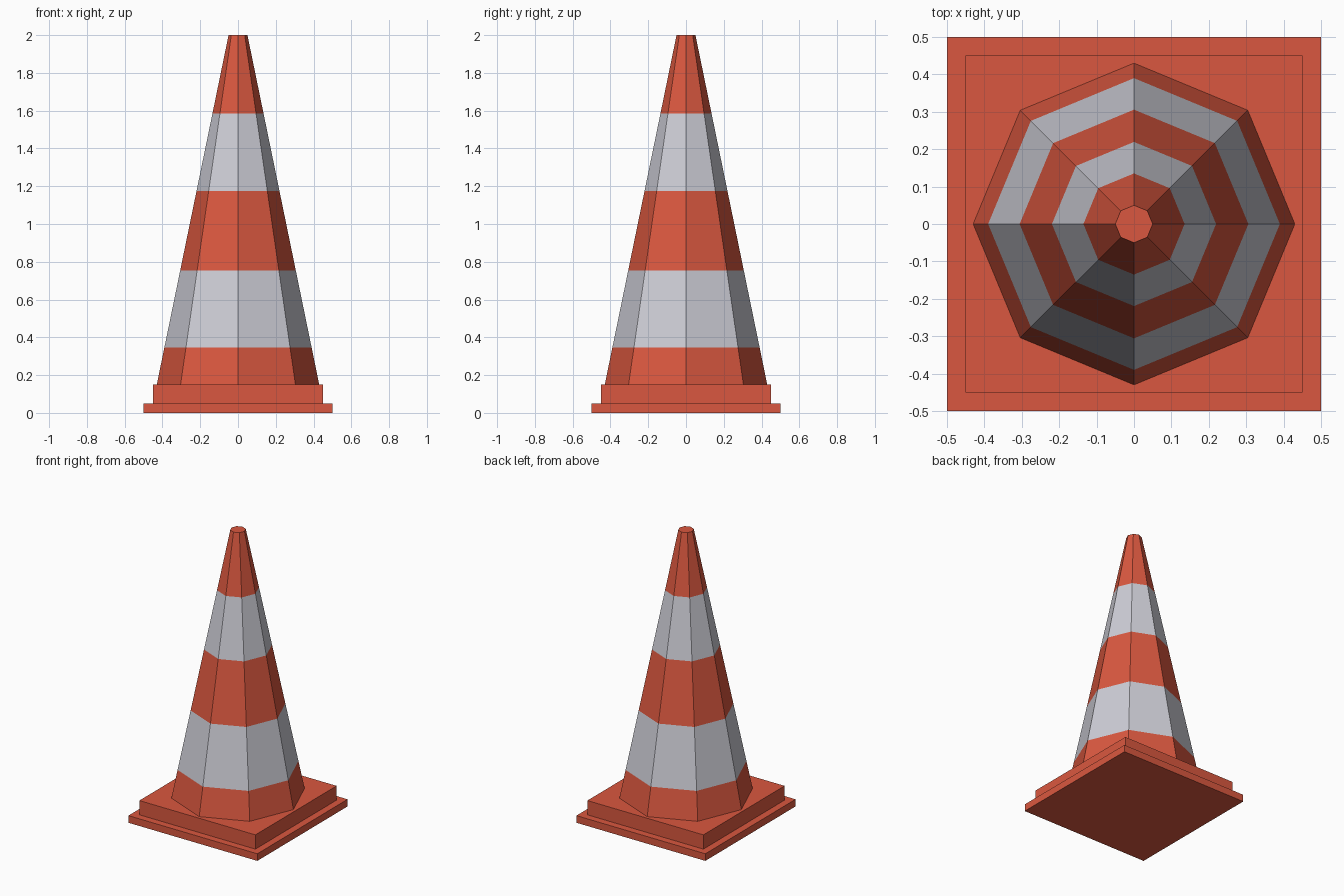
import bpy, bmesh, math

if "Cube" in bpy.data.objects:
    bpy.data.objects.remove(bpy.data.objects["Cube"])


def material(name, rgb):
    m = bpy.data.materials.new(name)
    m.diffuse_color = (*rgb, 1)
    m.use_nodes = True
    m.node_tree.nodes["Principled BSDF"].inputs["Base Color"].default_value = m.diffuse_color
    return m


orange = material("orange_red", (0.70, 0.097, 0.050))
white = material("pale_grey", (0.61, 0.61, 0.67))


def finish(name, bm, mats):
    bmesh.ops.recalc_face_normals(bm, faces=bm.faces)
    me = bpy.data.meshes.new(name)
    bm.to_mesh(me)
    bm.free()
    for m in mats:
        me.materials.append(m)
    ob = bpy.data.objects.new(name, me)
    bpy.context.collection.objects.link(ob)
    return ob


def ring(bm, n, r, z, turn=0.0):
    return [bm.verts.new((r * math.cos(turn + i * math.tau / n),
                          r * math.sin(turn + i * math.tau / n), z)) for i in range(n)]


def bridge(bm, a, b, index=0):
    n = len(a)
    for i in range(n):
        j = (i + 1) % n
        bm.faces.new((a[i], a[j], b[j], b[i])).material_index = index


# Stepped square base, one closed shell
bm = bmesh.new()
steps = [(0.5, 0), (0.5, 0.05), (0.45, 0.05), (0.45, 0.15)]
rings = [ring(bm, 4, h * math.sqrt(2), z, math.pi / 4) for h, z in steps]
for a, b in zip(rings, rings[1:]):
    bridge(bm, a, b)
bm.faces.new(rings[0])
bm.faces.new(rings[-1])
finish("base", bm, [orange])

# Eight-sided cone, bands alternate orange and pale
bm = bmesh.new()
heights = [0.15, 0.345, 0.755, 1.175, 1.585, 2.0]
rings = [ring(bm, 8, 0.43 - 0.38 * (z - 0.15) / 1.85, z) for z in heights]
for k, (a, b) in enumerate(zip(rings, rings[1:])):
    bridge(bm, a, b, k % 2)
bm.faces.new(rings[-1])
finish("striped_cone", bm, [orange, white])
